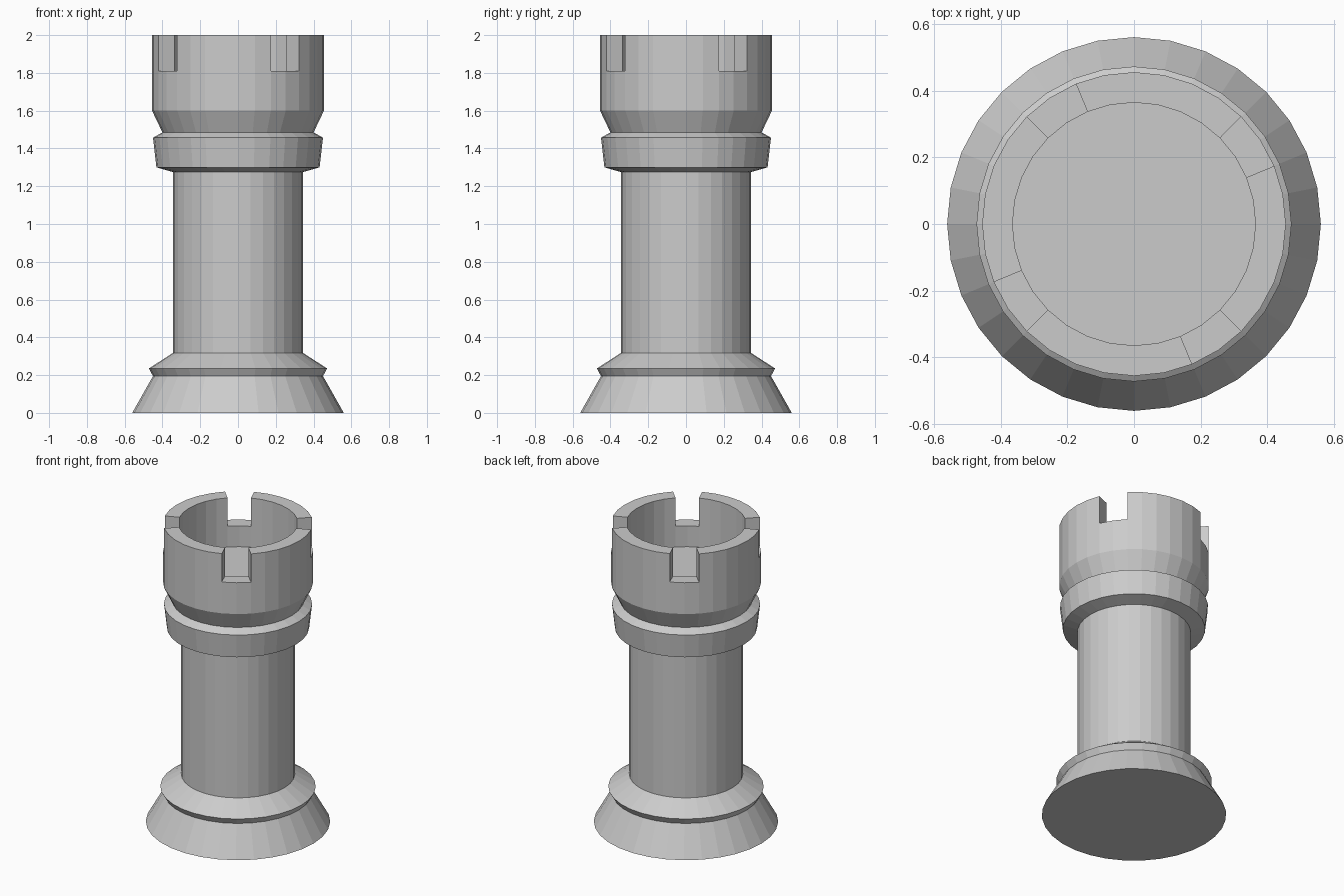
import bpy, bmesh, math

if "Cube" in bpy.data.objects:
    bpy.data.objects.remove(bpy.data.objects["Cube"], do_unlink=True)

SIDES = 32

stone = bpy.data.materials.new("light_grey")
stone.use_nodes = True
grey = (0.6, 0.6, 0.6, 1)
stone.diffuse_color = grey
stone.node_tree.nodes["Principled BSDF"].inputs["Base Color"].default_value = grey


def lathe(bm, profile):
    """Spin (radius, z) points around z, cap both ends, return the bands of faces."""
    rings = [[bm.verts.new((r * math.cos(math.tau * i / SIDES),
                            r * math.sin(math.tau * i / SIDES), z))
              for i in range(SIDES)] for r, z in profile]
    bands = []
    for low, high in zip(rings, rings[1:]):
        bands.append([bm.faces.new((low[i], low[(i + 1) % SIDES],
                                    high[(i + 1) % SIDES], high[i]))
                      for i in range(SIDES)])
    bm.faces.new(rings[0][::-1])
    bm.faces.new(rings[-1])
    return bands


def finish(name, bm):
    bmesh.ops.recalc_face_normals(bm, faces=bm.faces)
    mesh = bpy.data.meshes.new(name)
    bm.to_mesh(mesh)
    bm.free()
    mesh.materials.append(stone)
    obj = bpy.data.objects.new(name, mesh)
    bpy.context.collection.objects.link(obj)


def turned_part(name, profile):
    bm = bmesh.new()
    lathe(bm, profile)
    finish(name, bm)


# Flared foot, plain shaft and the collar under the head
turned_part("base", [(0.56, 0), (0.45, 0.195), (0.472, 0.235), (0.345, 0.317)])
turned_part("shaft", [(0.345, 0.317), (0.345, 1.275)])
turned_part("collar", [(0.345, 1.275), (0.432, 1.3), (0.45, 1.457), (0.4, 1.485)])

# Hollow head, cut off at notch height
bm = bmesh.new()
bands = lathe(bm, [(0.4, 1.485), (0.455, 1.6), (0.455, 1.81),
                   (0.364, 1.81), (0.364, 1.67)])

# Raise the rim into battlements, leaving four two-segment notches
merlons = [f for i, f in enumerate(bands[2]) if i % 8 not in (2, 3)]
raised = bmesh.ops.extrude_face_region(bm, geom=merlons)["geom"]
bmesh.ops.translate(bm, vec=(0, 0, 0.19),
                    verts=[v for v in raised if isinstance(v, bmesh.types.BMVert)])
leftover = [f for f in merlons if f.is_valid]
if leftover:
    bmesh.ops.delete(bm, geom=leftover, context="FACES_ONLY")
finish("battlement_head", bm)
